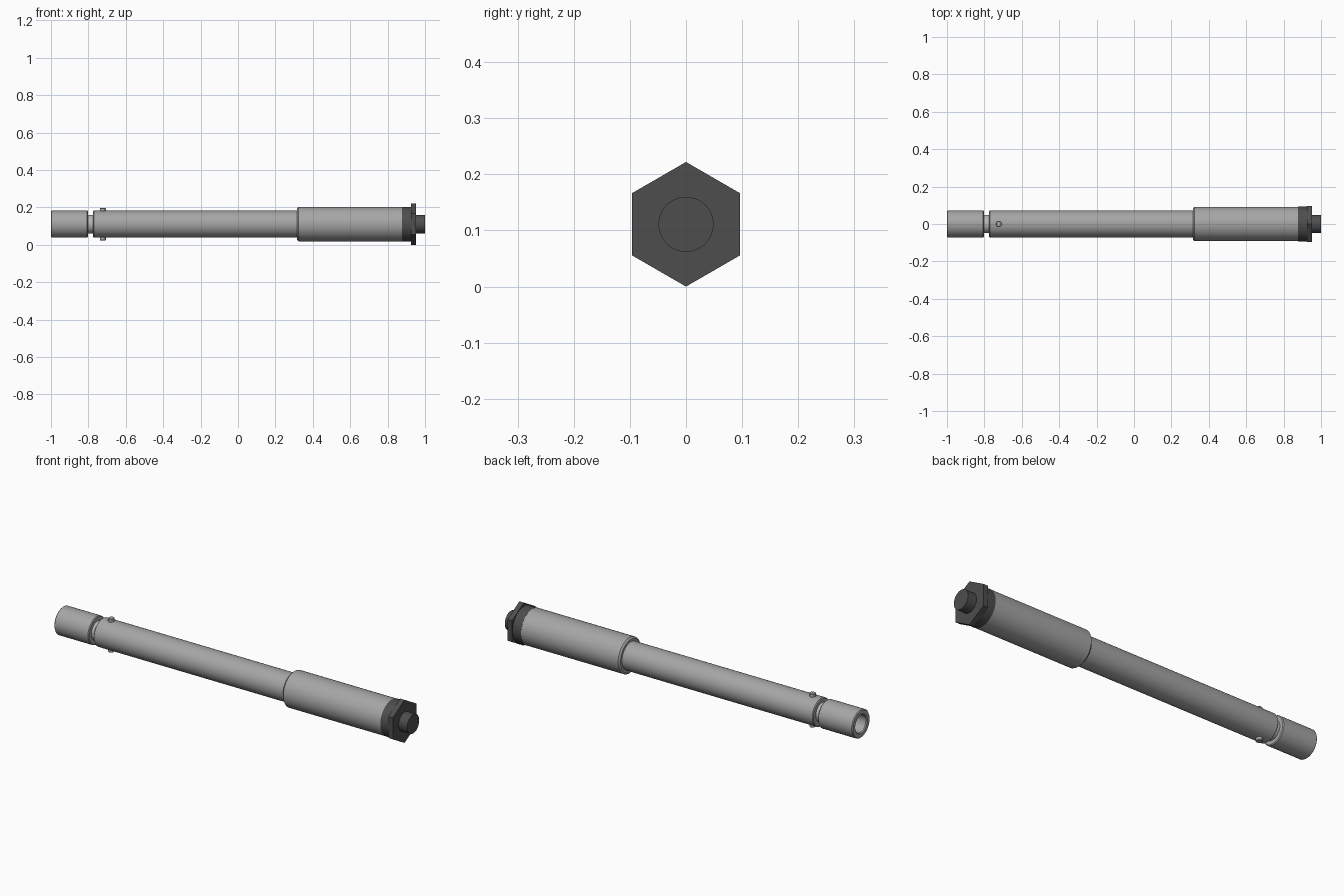
import bpy, bmesh, math

if "Cube" in bpy.data.objects:
    bpy.data.objects.remove(bpy.data.objects["Cube"])

AXIS_Z = 0.111  # height of the tool's long axis


def material(name, value):
    m = bpy.data.materials.new(name)
    m.diffuse_color = (value, value, value, 1)
    m.use_nodes = True
    m.node_tree.nodes["Principled BSDF"].inputs["Base Color"].default_value = m.diffuse_color
    return m


STEEL = material("grey steel", 0.38)
LIGHT = material("light steel", 0.48)
DARK = material("dark metal", 0.075)


def lathe(name, profile, mat, sides=64, smooth=True):
    """Revolve (x, radius) points around the long axis; radius 0 closes an end."""
    bm = bmesh.new()
    rings = []
    for x, r in profile:
        if r == 0:
            rings.append([bm.verts.new((x, 0, 0))] * sides)
        else:
            rings.append([bm.verts.new((x, r * math.sin(math.tau * i / sides),
                                        r * math.cos(math.tau * i / sides)))
                          for i in range(sides)])
    for a, b in zip(rings, rings[1:]):
        for i in range(sides):
            j = (i + 1) % sides
            bm.faces.new(list(dict.fromkeys((a[i], a[j], b[j], b[i]))))
    bmesh.ops.recalc_face_normals(bm, faces=bm.faces)
    mesh = bpy.data.meshes.new(name)
    bm.to_mesh(mesh)
    bm.free()
    mesh.materials.append(mat)
    obj = bpy.data.objects.new(name, mesh)
    bpy.context.collection.objects.link(obj)
    obj.location.z = AXIS_Z
    if smooth:
        bpy.ops.object.select_all(action='DESELECT')
        obj.select_set(True)
        bpy.context.view_layer.objects.active = obj
        bpy.ops.object.shade_smooth_by_angle(angle=math.radians(30))
    return obj


# Hollow end socket
lathe("end_socket", [(-0.81, 0), (-0.81, 0.045), (-0.995, 0.045), (-1, 0.049),
                     (-1, 0.068), (-0.996, 0.072), (-0.806, 0.072),
                     (-0.802, 0.068), (-0.802, 0)], STEEL)

# Narrow neck between socket and tube
lathe("neck", [(-0.803, 0), (-0.803, 0.049), (-0.774, 0.049), (-0.774, 0)], LIGHT)

# Long main tube
lathe("main_tube", [(-0.775, 0), (-0.775, 0.068), (-0.771, 0.072),
                    (0.32, 0.072), (0.32, 0)], STEEL)

# Thicker handle sleeve with chamfered lip
lathe("handle_sleeve", [(0.315, 0), (0.315, 0.084), (0.323, 0.092),
                        (0.877, 0.092), (0.877, 0)], STEEL)

# Dark collar, hexagonal flange and end stub
lathe("collar", [(0.877, 0), (0.877, 0.0925), (0.925, 0.0925), (0.925, 0)], DARK)
lathe("hex_flange", [(0.925, 0), (0.925, 0.111), (0.951, 0.111), (0.951, 0)],
      DARK, sides=6, smooth=False)
lathe("end_stub", [(0.95, 0), (0.95, 0.049), (1, 0.049), (1, 0)], DARK)

# Locking pins above and below the tube
for label, sign in (("upper", 1), ("lower", -1)):
    pin = lathe(label + "_pin", [(0.06, 0), (0.06, 0.016), (0.084, 0.016),
                                 (0.087, 0.013), (0.087, 0)], STEEL, sides=24)
    pin.rotation_euler.y = -sign * math.pi / 2
    pin.location.x = -0.723
